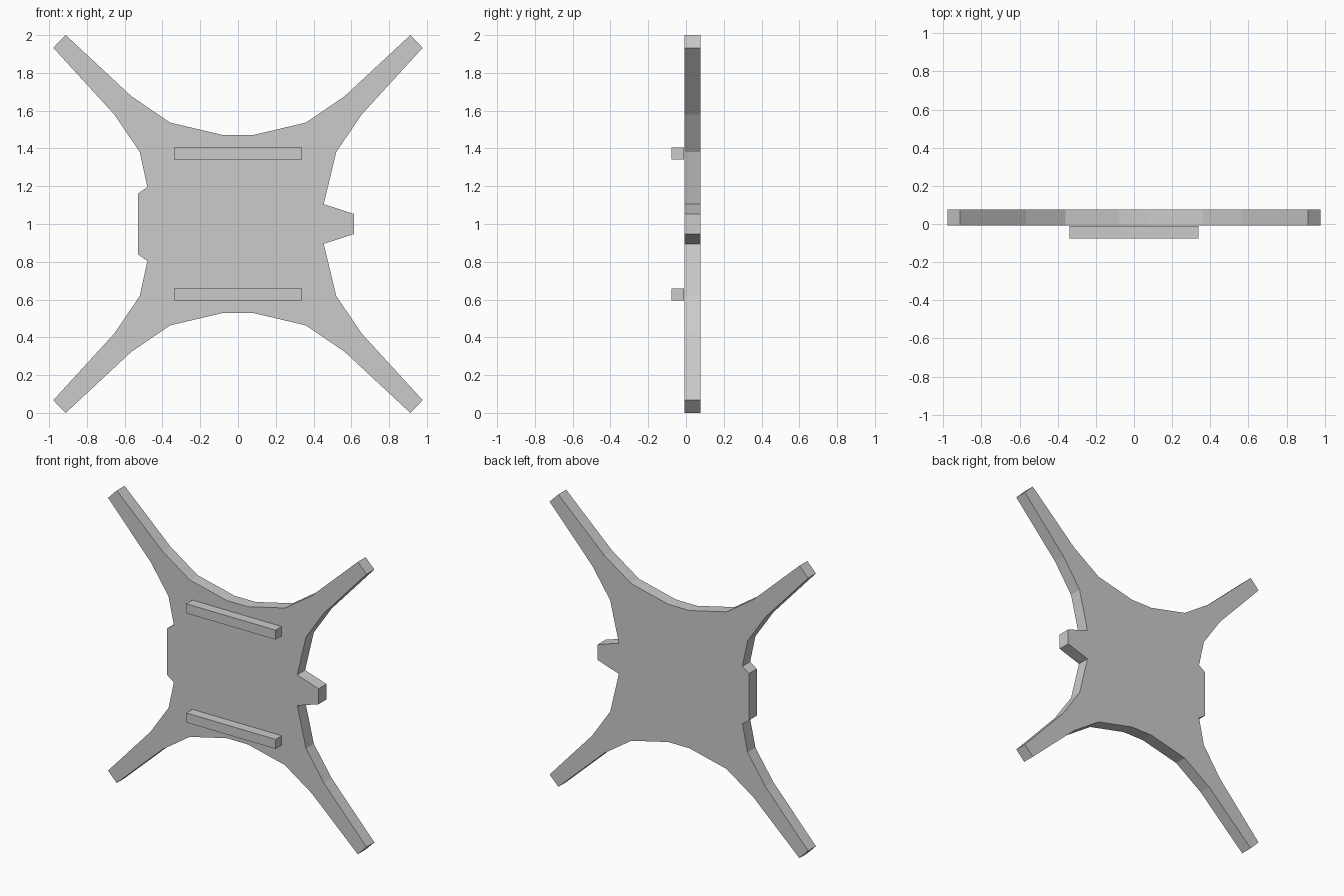
import bpy, bmesh

if "Cube" in bpy.data.objects:
    bpy.data.objects.remove(bpy.data.objects["Cube"])

def extrude_profile(name, pts, y0, y1):
    """Extrude an x-z outline from y0 to y1."""
    bm = bmesh.new()
    face = bm.faces.new([bm.verts.new((x, y0, z)) for x, z in pts])
    ext = bmesh.ops.extrude_face_region(bm, geom=[face])
    moved = [g for g in ext["geom"] if isinstance(g, bmesh.types.BMVert)]
    bmesh.ops.translate(bm, verts=moved, vec=(0, y1 - y0, 0))
    bmesh.ops.recalc_face_normals(bm, faces=bm.faces[:])
    mesh = bpy.data.meshes.new(name)
    bm.to_mesh(mesh)
    bm.free()
    obj = bpy.data.objects.new(name, mesh)
    bpy.context.collection.objects.link(obj)
    return obj

MID = 1.0

# One arm's outline (x, height above middle), from top centre to the side
arm = [(0.08, 0.471), (0.36, 0.537), (0.565, 0.677), (0.912, 1.0),
       (0.978, 0.933), (0.655, 0.58), (0.52, 0.381)]
right_tab = [(0.454, 0.105), (0.615, 0.053)]
left_tab = [(-0.48, 0.196), (-0.53, 0.16)]

# Upper half from left to right, then mirrored for the lower half
upper = left_tab[::-1] + [(-x, z) for x, z in arm[::-1]] + arm + right_tab
outline = [(x, MID + z) for x, z in upper] + [(x, MID - z) for x, z in upper[::-1]]
extrude_profile("body_plate", outline, -0.008, 0.077)

# Two raised bars on the front
for name, s in (("upper_bar", 1), ("lower_bar", -1)):
    z0, z1 = MID + s * 0.341, MID + s * 0.406
    extrude_profile(name, [(-0.338, z0), (0.338, z0), (0.338, z1), (-0.338, z1)],
                    -0.077, -0.011)
